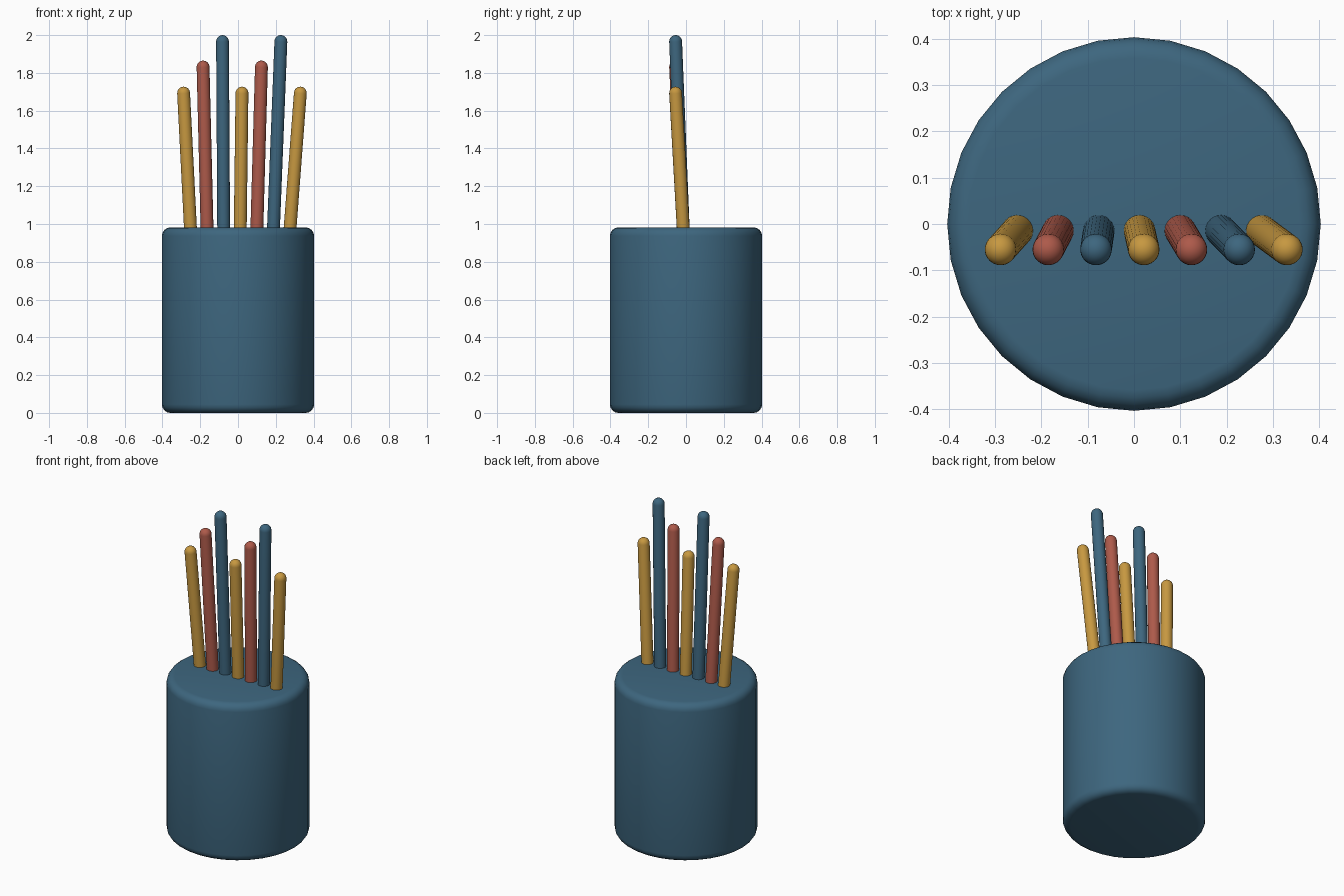
import bpy
import bmesh
import math
from mathutils import Vector

cube = bpy.data.objects.get("Cube")
if cube:
    bpy.data.objects.remove(cube, do_unlink=True)


def material(name, rgb):
    mat = bpy.data.materials.new(name)
    mat.use_nodes = True
    color = (*rgb, 1.0)
    mat.diffuse_color = color
    mat.node_tree.nodes["Principled BSDF"].inputs["Base Color"].default_value = color
    return mat


def lathe(name, profile, sides, mat):
    """Spin a radius/height profile about z; zero radii become poles."""
    bm = bmesh.new()
    verts = [bm.verts.new((r, 0, z)) for r, z in profile]
    edges = [bm.edges.new(pair) for pair in zip(verts, verts[1:])]
    bmesh.ops.spin(bm, geom=verts + edges, cent=(0, 0, 0), axis=(0, 0, 1),
                   angle=math.tau, steps=sides, use_duplicate=False)
    bmesh.ops.remove_doubles(bm, verts=bm.verts, dist=1e-5)
    bmesh.ops.recalc_face_normals(bm, faces=bm.faces)
    mesh = bpy.data.meshes.new(name)
    bm.to_mesh(mesh)
    bm.free()
    mesh.materials.append(mat)
    obj = bpy.data.objects.new(name, mesh)
    bpy.context.collection.objects.link(obj)
    bpy.ops.object.select_all(action="DESELECT")
    obj.select_set(True)
    bpy.context.view_layer.objects.active = obj
    bpy.ops.object.shade_smooth_by_angle(angle=math.radians(40))
    return obj


def arc(radius, center_r, center_z, start, end, steps):
    angles = [math.radians(start + (end - start) * i / steps) for i in range(steps + 1)]
    return [(center_r + radius * math.cos(a), center_z + radius * math.sin(a)) for a in angles]


blue = material("slate blue", (0.047, 0.133, 0.210))
red = material("brick red", (0.42, 0.102, 0.069))
yellow = material("ochre yellow", (0.57, 0.315, 0.052))

# Solid cup with rounded rims
radius, height, rim = 0.403, 0.982, 0.045
inner = radius - rim
lathe("cup",
      [(0, 0)] + arc(rim, inner, rim, -90, 0, 4)
      + arc(rim, inner, height - rim, 0, 90, 4) + [(0, height)],
      32, blue)

# Round-tipped sticks fanning out of the cup and leaning forward
stick_radius = 0.034
tops = [(yellow, 1.727), (red, 1.865), (blue, 2.0)]
for i in range(7):
    mat, top = tops[i % 3]
    tip = Vector((-0.288 + 0.103 * i, -0.055, top - stick_radius))
    foot = Vector((-0.252 + 0.088 * i, -0.015, height))
    axis = (tip - foot).normalized()
    start = foot - axis * 0.15
    length = (tip - start).length
    stick = lathe(f"stick_{i + 1}",
                  [(0, 0), (stick_radius, 0)] + arc(stick_radius, 0, length, 0, 90, 6),
                  24, mat)
    stick.location = start
    stick.rotation_euler = axis.to_track_quat("Z", "Y").to_euler()
